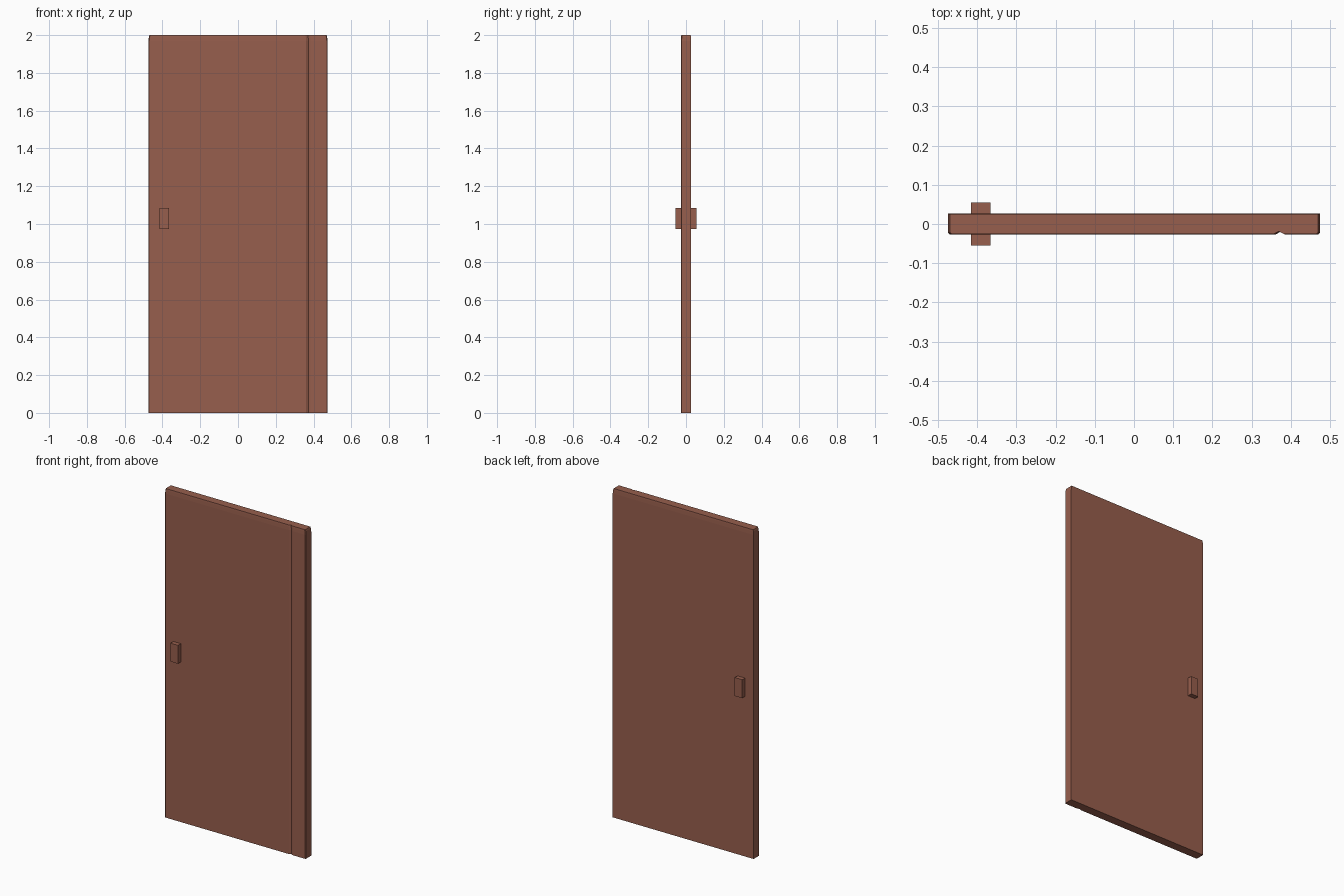
import bpy, bmesh

if "Cube" in bpy.data.objects:
    bpy.data.objects.remove(bpy.data.objects["Cube"])

wood = bpy.data.materials.new("reddish brown wood")
wood.diffuse_color = (0.31, 0.113, 0.074, 1)
wood.use_nodes = True
wood.node_tree.nodes["Principled BSDF"].inputs["Base Color"].default_value = wood.diffuse_color


def add_object(name, bm):
    bmesh.ops.recalc_face_normals(bm, faces=bm.faces[:])
    mesh = bpy.data.meshes.new(name)
    bm.to_mesh(mesh)
    bm.free()
    mesh.materials.append(wood)
    obj = bpy.data.objects.new(name, mesh)
    bpy.context.collection.objects.link(obj)
    return obj


# Door panel: plan outline with chamfered corners and a V groove in the front
W, D, C = 0.474, 0.027, 0.004
outline = [(-W + C, -D), (0.361, -D), (0.373, -D + 0.007), (0.385, -D),
           (W - C, -D), (W, -D + C), (W, D), (-W, D), (-W, -D + C)]
# Levels: height, inset in x, inset in y (top edge is slightly rounded over)
levels = [(0, 0, 0), (1.97, 0, 0), (1.99, 0.002, 0.001), (2.0, 0.005, 0.002)]
bm = bmesh.new()
rings = []
for z, ix, iy in levels:
    rings.append([bm.verts.new((x * (W - ix) / W, y * (D - iy) / D, z))
                  for x, y in outline])
n = len(outline)
for low, high in zip(rings, rings[1:]):
    for i in range(n):
        j = (i + 1) % n
        bm.faces.new((low[i], low[j], high[j], high[i]))
bm.faces.new(rings[0])
bm.faces.new(rings[-1])
add_object("door_panel", bm)

# Handle blocks on both sides of the panel
for name, side in (("front_handle", -1), ("back_handle", 1)):
    bm = bmesh.new()
    bmesh.ops.create_cube(bm, size=1)
    for v in bm.verts:
        v.co = (-0.391 + v.co.x * 0.05, side * 0.04 + v.co.y * 0.029,
                1.029 + v.co.z * 0.112)
    add_object(name, bm)
